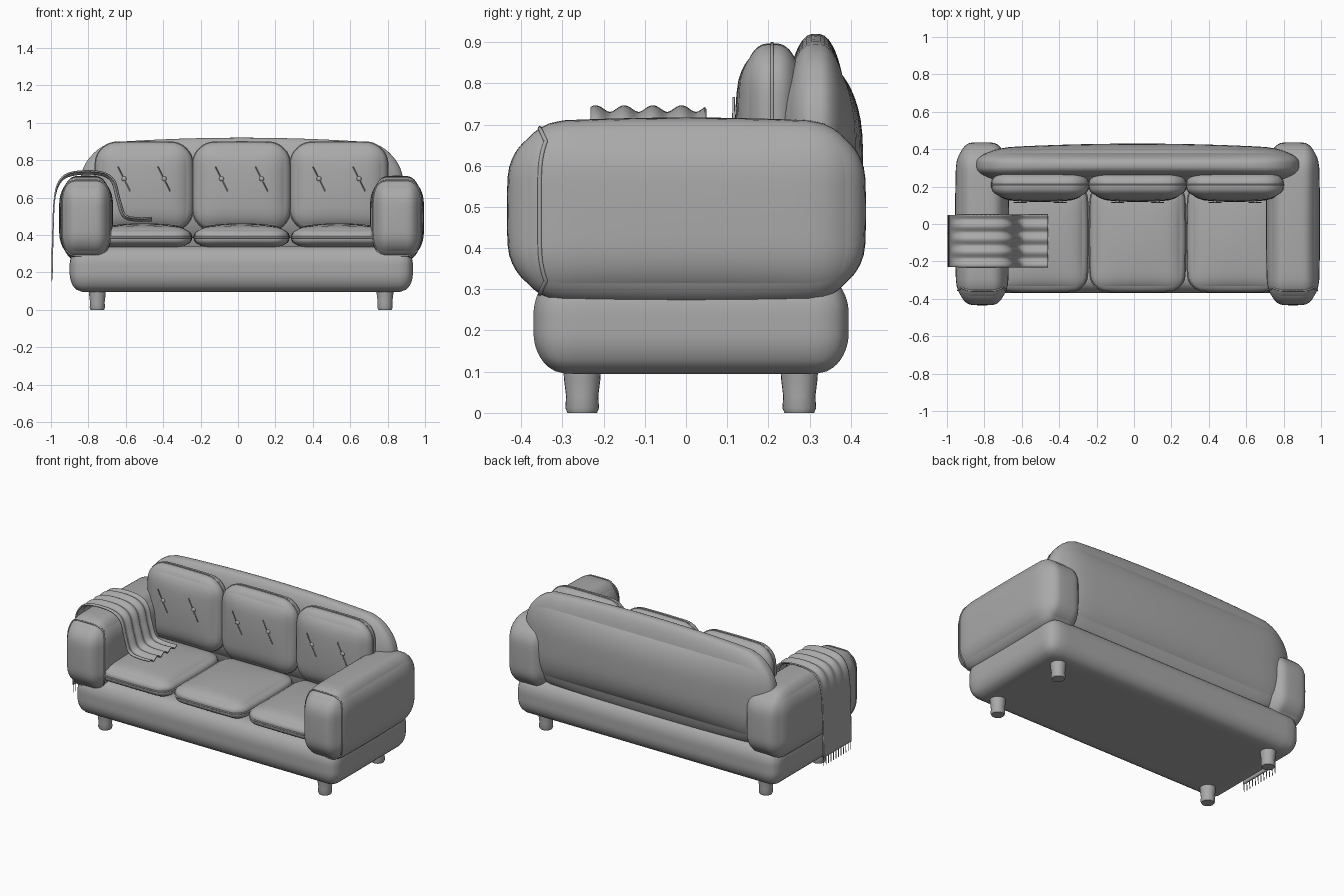
import bpy, bmesh, math
from mathutils import Vector

if "Cube" in bpy.data.objects:
    bpy.data.objects.remove(bpy.data.objects["Cube"])

grey = bpy.data.materials.new("soft_grey")
grey.use_nodes = True
grey.diffuse_color = (0.4, 0.4, 0.4, 1)
grey.node_tree.nodes["Principled BSDF"].inputs["Base Color"].default_value = (0.4, 0.4, 0.4, 1)


def add_object(name, data):
    obj = bpy.data.objects.new(name, data)
    data.materials.append(grey)
    bpy.context.collection.objects.link(obj)
    return obj


def finish(name, bm):
    bmesh.ops.recalc_face_normals(bm, faces=bm.faces)
    mesh = bpy.data.meshes.new(name)
    bm.to_mesh(mesh)
    bm.free()
    obj = add_object(name, mesh)
    bpy.ops.object.select_all(action="DESELECT")
    bpy.context.view_layer.objects.active = obj
    obj.select_set(True)
    bpy.ops.object.shade_smooth_by_angle(angle=math.radians(40))
    return obj


def soft_shape(low, high, radius, bulge=(0, 0, 0)):
    """Return a function that maps the unit cube's skin to a padded box."""
    mid = [(a + b) / 2 for a, b in zip(low, high)]
    half = [(b - a) / 2 for a, b in zip(low, high)]

    def place(u):
        core, push = [], []
        for i in range(3):
            p, limit = u[i] * half[i], half[i] - radius[i]
            c = max(-limit, min(limit, p))
            core.append(c)
            push.append((p - c) / radius[i])
        push = Vector(push).normalized()
        out = []
        for i in range(3):
            j, k = (i + 1) % 3, (i + 2) % 3
            crown = (1 - u[j] ** 2) * (1 - u[k] ** 2)
            p = core[i] + push[i] * radius[i]
            out.append(mid[i] + p * (1 - bulge[i] * (1 - crown)))
        return Vector(out)
    return place


def padded(name, place, cuts=23):
    bm = bmesh.new()
    bmesh.ops.create_cube(bm, size=2)
    bmesh.ops.subdivide_edges(bm, edges=bm.edges[:], cuts=cuts, use_grid_fill=True)
    for v in bm.verts:
        v.co = place([math.sin(c * math.pi / 2) for c in v.co])
    return finish(name, bm)


def tube(name, points, thickness, cyclic=False):
    curve = bpy.data.curves.new(name, "CURVE")
    curve.dimensions = "3D"
    curve.bevel_depth = thickness
    curve.bevel_resolution = 2
    curve.use_fill_caps = True
    spline = curve.splines.new("POLY")
    spline.points.add(len(points) - 1)
    for slot, p in zip(spline.points, points):
        slot.co = (*p, 1)
    spline.use_cyclic_u = cyclic
    return add_object(name, curve)


def piping(name, place, axis, level, thickness=0.005):
    """Run a cord around a padded shape at one level of an axis."""
    steps, ring = 24, []
    for side in range(4):
        for s in range(steps):
            t = math.sin((2 * s / steps - 1) * math.pi / 2)
            a, b = [(t, -1), (1, t), (-t, 1), (-1, -t)][side]
            u = [a, b]
            u.insert(axis, level)
            ring.append(place(u))
    return tube(name, ring, thickness, True)


# Base and backrest
padded("base", soft_shape((-0.9, -0.37, 0.095), (0.935, 0.395, 0.34), (0.07, 0.08, 0.1)))
padded("backrest", soft_shape((-0.845, 0.2, 0.29), (0.885, 0.43, 0.92),
                              (0.2, 0.1, 0.24), (0, 0.25, 0.12)))

# Arms with a piped front panel
for side, x0, x1 in (("right", -0.957, -0.667), ("left", 0.705, 0.995)):
    arm = soft_shape((x0, -0.435, 0.263), (x1, 0.437, 0.717), (0.085, 0.13, 0.14), (0.06, 0.03, 0.06))
    padded(side + "_arm", arm)
    piping(side + "_arm_piping", arm, 1, -0.86)

# Seat and back cushions, with buttons and stitch threads
for n, x in enumerate((-0.502, 0.019, 0.54)):
    seat = soft_shape((x - 0.256, -0.362, 0.312), (x + 0.256, 0.22, 0.462),
                      (0.085, 0.085, 0.06), (0.03, 0.02, 0.3))
    padded(f"seat_cushion_{n}", seat, 17)
    piping(f"seat_piping_{n}", seat, 2, 0)
    back = soft_shape((x - 0.262, 0.118, 0.42), (x + 0.262, 0.3, 0.897),
                      (0.11, 0.075, 0.11), (0.02, 0.2, 0.02))
    padded(f"back_cushion_{n}", back, 17)
    piping(f"back_piping_{n}", back, 1, 0, 0.004)
    for m, dx in enumerate((-0.107, 0.107)):
        bm = bmesh.new()
        bmesh.ops.create_uvsphere(bm, u_segments=12, v_segments=8, radius=0.013)
        for v in bm.verts:
            v.co = Vector((x + dx, 0.122, 0.7)) + v.co * Vector((1, 0.7, 1))
        finish(f"button_{n}_{m}", bm)
        for end, s in (("upper", 1), ("lower", -1)):
            tube(f"thread_{end}_{n}_{m}",
                 [(x + dx - s * 0.007, 0.115, 0.7 + s * 0.014),
                  (x + dx - s * 0.033, 0.116, 0.7 + s * 0.066)], 0.003)

# Legs
profile = [(0, 0), (0.036, 0), (0.041, 0.012), (0.039, 0.04), (0.044, 0.08), (0.046, 0.11), (0, 0.11)]
for xn, x in (("right", -0.752), ("left", 0.786)):
    for yn, y in (("front", -0.252), ("back", 0.275)):
        bm = bmesh.new()
        verts = [bm.verts.new((r, 0, z)) for r, z in profile]
        edges = [bm.edges.new(pair) for pair in zip(verts, verts[1:])]
        bmesh.ops.spin(bm, geom=verts + edges, cent=(0, 0, 0), axis=(0, 0, 1),
                       angle=math.tau, steps=24)
        bmesh.ops.remove_doubles(bm, verts=bm.verts, dist=0.0001)
        bmesh.ops.translate(bm, verts=bm.verts, vec=(x, y, 0))
        finish(f"{yn}_{xn}_leg", bm)

# Throw blanket draped over the right arm
path = [Vector((x, 0, z)) for x, z in (
    (-0.994, 0.2), (-0.99, 0.4), (-0.98, 0.6), (-0.945, 0.695), (-0.87, 0.73), (-0.74, 0.73),
    (-0.67, 0.69), (-0.64, 0.59), (-0.61, 0.505), (-0.55, 0.484), (-0.46, 0.484))]
line = []
for i in range(len(path) - 1):
    a, b, c, d = (path[max(0, min(len(path) - 1, i + k))] for k in (-1, 0, 1, 2))
    for s in range(6):
        t = s / 6
        line.append(b + ((c - a) * t + (2 * a - 5 * b + 4 * c - d) * t * t
                         + (3 * b - a - 3 * c + d) * t ** 3) / 2)
line.append(path[-1])
bm = bmesh.new()
rows, across = [], 48
for i, p in enumerate(line):
    along = (line[min(i + 1, len(line) - 1)] - line[max(i - 1, 0)]).normalized()
    normal = Vector((-along.z, 0, along.x))
    fold = 0.008 * max(0, min(1, (i - 12) / 10))
    rows.append([bm.verts.new(p + Vector((0, -0.23 + 0.278 * j / across, 0))
                              + normal * fold * math.sin(j / across * math.tau * 4 + 0.6))
                 for j in range(across + 1)])
for r0, r1 in zip(rows, rows[1:]):
    for j in range(across):
        bm.faces.new((r0[j], r0[j + 1], r1[j + 1], r1[j]))
blanket = finish("throw_blanket", bm)
cloth = blanket.modifiers.new("thickness", "SOLIDIFY")
cloth.thickness = 0.008
cloth.offset = 0

# Fringe on the hanging end
for i in range(12):
    y = -0.226 + 0.27 * i / 11
    tube(f"fringe_{i}", [(-0.994, y, 0.205), (-0.996, y + 0.002, 0.15)], 0.0025)
